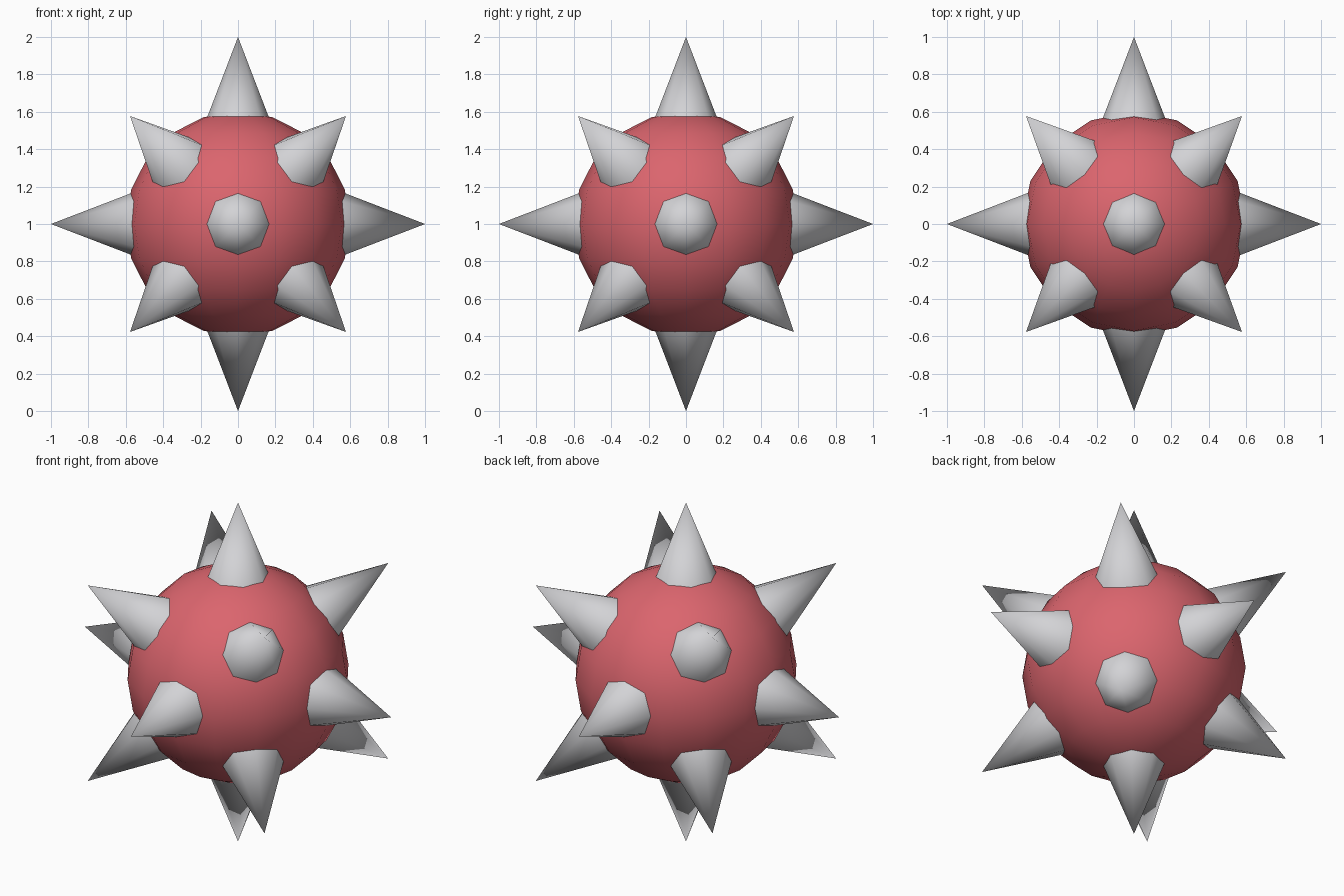
import bpy, bmesh
from itertools import product
from mathutils import Vector, Matrix

if "Cube" in bpy.data.objects:
    bpy.data.objects.remove(bpy.data.objects["Cube"])

CENTRE = Vector((0, 0, 1))


def material(name, rgb):
    m = bpy.data.materials.new(name)
    m.diffuse_color = (*rgb, 1)
    m.use_nodes = True
    m.node_tree.nodes["Principled BSDF"].inputs["Base Color"].default_value = m.diffuse_color
    return m


def finish(bm, name, mat):
    for f in bm.faces:
        f.smooth = True
    me = bpy.data.meshes.new(name)
    bm.to_mesh(me)
    bm.free()
    me.materials.append(mat)
    ob = bpy.data.objects.new(name, me)
    bpy.context.collection.objects.link(ob)
    return ob


red = material("red", (0.71, 0.13, 0.155))
grey = material("light_grey", (0.65, 0.65, 0.67))

# Round body
bm = bmesh.new()
bmesh.ops.create_uvsphere(bm, u_segments=16, v_segments=10, radius=0.6,
                          matrix=Matrix.Translation(CENTRE))
finish(bm, "ball", red)

# Spikes: six along the axes and eight towards the cube corners
INNER, BASE_RADIUS = 0.5, 0.192
directions = [Vector(d) for d in product((-1, 0, 1), repeat=3)
              if sum(map(abs, d)) in (1, 3)]
for i, d in enumerate(directions):
    d.normalize()
    turn = d.to_track_quat('Z', 'Y').to_matrix().to_4x4()
    place = (Matrix.Translation(CENTRE) @ turn
             @ Matrix.Translation((0, 0, (1 + INNER) / 2)))
    bm = bmesh.new()
    bmesh.ops.create_cone(bm, segments=8, radius1=BASE_RADIUS, radius2=0,
                          depth=1 - INNER, matrix=place)
    bmesh.ops.remove_doubles(bm, verts=bm.verts, dist=1e-4)
    finish(bm, f"spike_{i + 1}", grey)
